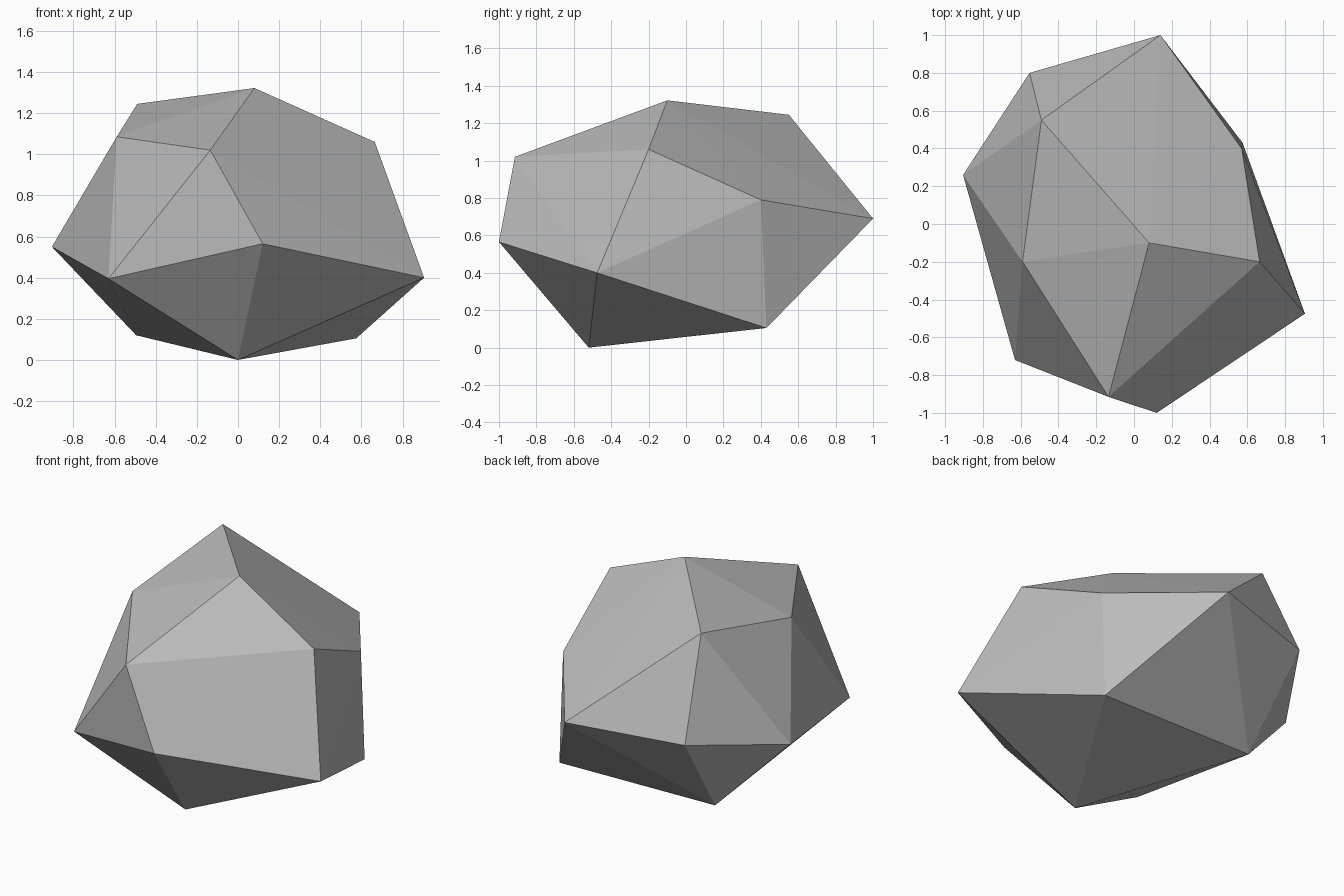
import bpy
import bmesh

# Remove only the default cube
default_cube = bpy.data.objects.get("Cube")
if default_cube:
    bpy.data.objects.remove(default_cube, do_unlink=True)


def flat_material(name, value):
    material = bpy.data.materials.new(name)
    material.use_nodes = True
    colour = (value, value, value, 1)
    material.diffuse_color = colour
    shader = material.node_tree.nodes["Principled BSDF"]
    shader.inputs["Base Color"].default_value = colour
    shader.inputs["Roughness"].default_value = 0.9
    return material


def hull_object(name, corners, material):
    """Wrap the corner points in a faceted convex shell."""
    shell = bmesh.new()
    for corner in corners:
        shell.verts.new(corner)
    bmesh.ops.convex_hull(shell, input=shell.verts[:])
    bmesh.ops.recalc_face_normals(shell, faces=shell.faces[:])
    for face in shell.faces:
        face.smooth = False
    mesh = bpy.data.meshes.new(name)
    shell.to_mesh(mesh)
    shell.free()
    mesh.materials.append(material)
    rock = bpy.data.objects.new(name, mesh)
    bpy.context.collection.objects.link(rock)
    return rock


# Underside: three corners the boulder rests on
base = [(0, -.52, 0), (.575, .43, .105), (-.495, .42, .12)]

# Widest ring, counter-clockwise from the front
girdle = [
    (.12, -1, .565), (.905, -.475, .4), (.57, .4, .79),
    (.14, 1, .69), (-.553, .8, .655), (-.905, .26, .55), (-.63, -.72, .395),
]

# Shoulders and peak
crown = [
    (-.135, -.915, 1.02), (.665, -.2, 1.06), (-.49, .55, 1.245),
    (-.59, -.2, 1.085), (.08, -.1, 1.322),
]

stone_grey = flat_material("stone grey", .5)
hull_object("boulder", base + girdle + crown, stone_grey)
